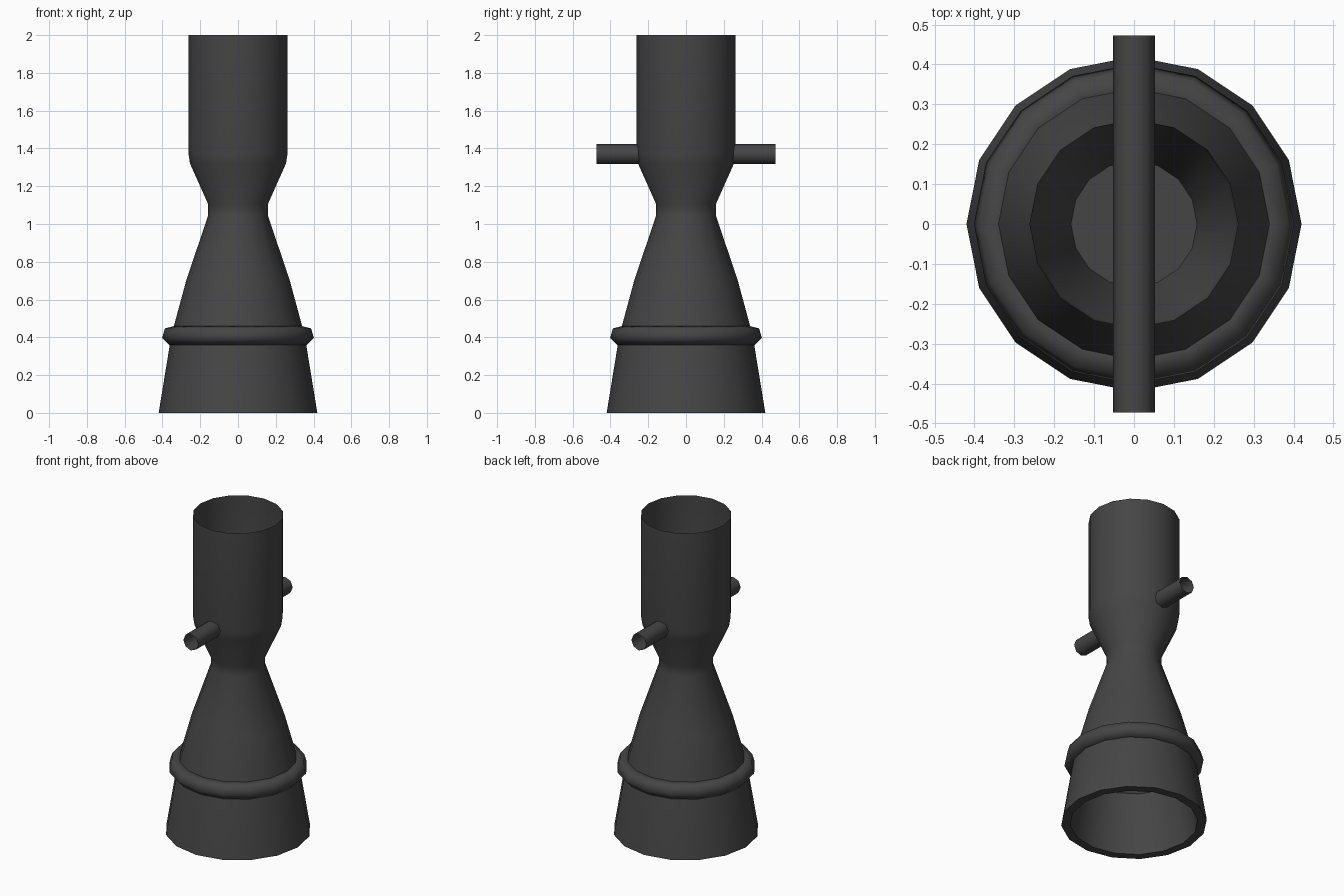
import bpy, bmesh, math
from mathutils import Matrix

if "Cube" in bpy.data.objects:
    bpy.data.objects.remove(bpy.data.objects["Cube"])

metal = bpy.data.materials.new("dark_grey_metal")
metal.diffuse_color = (0.06, 0.06, 0.06, 1)
metal.use_nodes = True
metal.node_tree.nodes["Principled BSDF"].inputs["Base Color"].default_value = metal.diffuse_color


def lathe(name, profile, sides=16, closed=False, matrix=None, angle=30):
    """Revolve (radius, z) points round z; a zero radius makes a pole."""
    bm = bmesh.new()
    rings = []
    for r, z in profile:
        if r == 0:
            rings.append([bm.verts.new((0, 0, z))] * sides)
        else:
            rings.append([bm.verts.new((r * math.cos(t), r * math.sin(t), z))
                          for t in (2 * math.pi * j / sides for j in range(sides))])
    pairs = list(zip(rings, rings[1:]))
    if closed:
        pairs.append((rings[-1], rings[0]))
    for a, b in pairs:
        for j in range(sides):
            k = (j + 1) % sides
            bm.faces.new(list(dict.fromkeys((a[j], a[k], b[k], b[j]))))
    if matrix:
        bm.transform(matrix)
    mesh = bpy.data.meshes.new(name)
    bm.to_mesh(mesh)
    bm.free()
    mesh.materials.append(metal)
    obj = bpy.data.objects.new(name, mesh)
    bpy.context.collection.objects.link(obj)
    bpy.ops.object.select_all(action='DESELECT')
    obj.select_set(True)
    bpy.context.view_layer.objects.active = obj
    bpy.ops.object.shade_smooth_by_angle(angle=math.radians(angle))
    return obj


# Nozzle: inner cavity, flat bottom rim, outer bell, throat and open chamber
inner = [(0, 1.04), (0.13, 1.04), (0.23, 0.70), (0.312, 0.40), (0.368, 0)]
outer = [(0.42, 0), (0.353, 0.41), (0.273, 0.705), (0.158, 1.045),
         (0.158, 1.105), (0.254, 1.32), (0.262, 1.37), (0.262, 2.0)]
lathe("nozzle_and_chamber", inner + outer)

# Plate closing the throat at the bottom of the chamber
lathe("throat_plate", [(0.158, 1.105), (0, 1.105)])

# Six-sided ring round the nozzle, tilted with the bell
ring = [(0.351 + 0.052 * math.cos(math.radians(a)),
         0.41 + 0.052 * math.sin(math.radians(a))) for a in range(-14, 346, 60)]
lathe("reinforcing_ring", ring, closed=True, angle=65)

# Open cross tube through the chamber, front to back
lathe("cross_tube", [(0.0525, -0.473), (0.0525, 0.473)], sides=8, angle=50,
      matrix=Matrix.Translation((0, 0, 1.37)) @ Matrix.Rotation(math.pi / 2, 4, 'X'))
